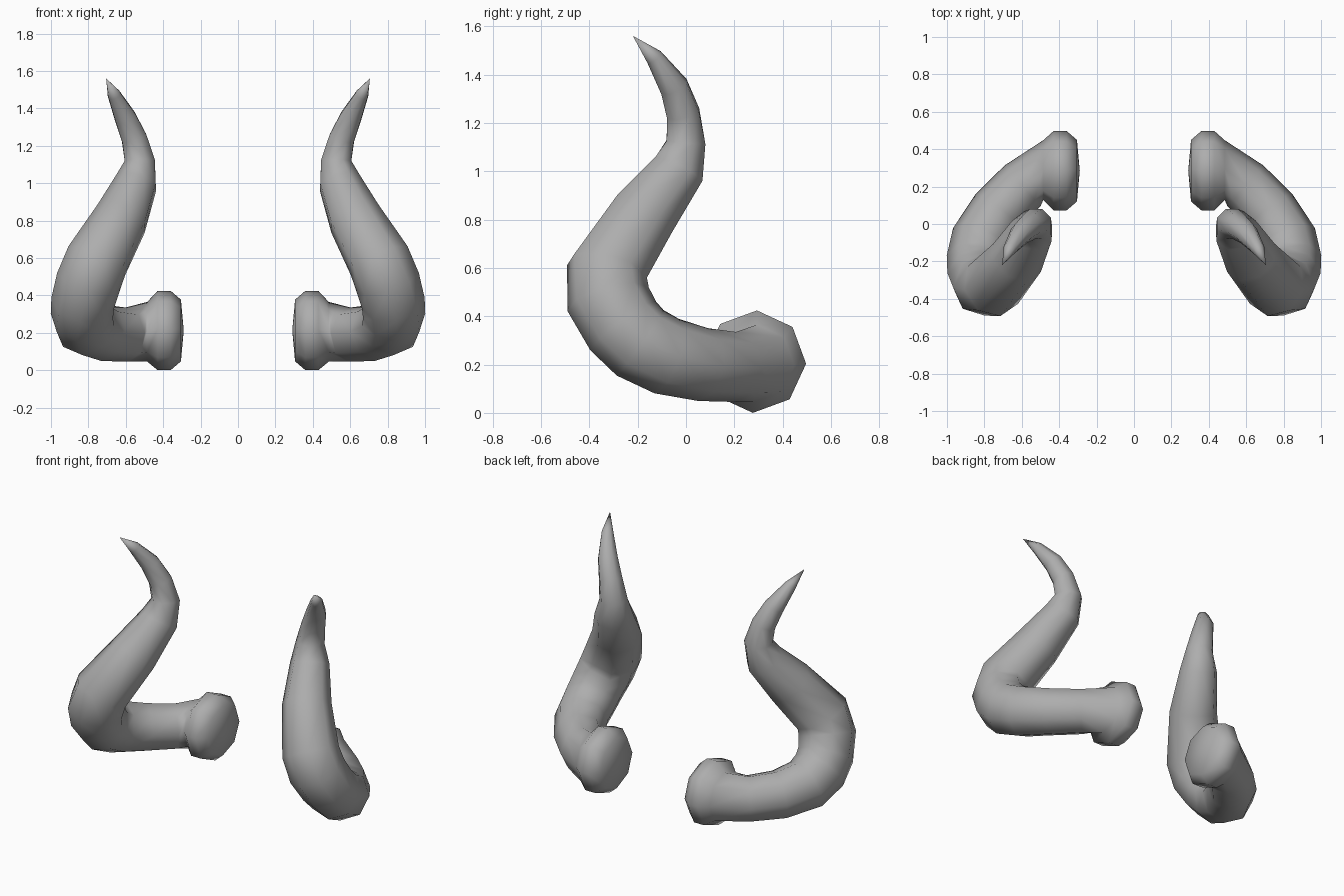
import bpy, bmesh
from math import sin, cos, tau
from mathutils import Vector

if "Cube" in bpy.data.objects:
    bpy.data.objects.remove(bpy.data.objects["Cube"])


def sweep(name, rings, sides, straight, start_tip, end_tip, phase=0.0):
    """Skin a tube through (x, y, z, radius) rings; the first few face along x."""
    pts = [Vector(r[:3]) for r in rings]
    ends = pts + [Vector(end_tip)]
    bm = bmesh.new()
    loops = []
    up = Vector((0, 0, 1))
    for i, p in enumerate(pts):
        if i < straight:
            t = Vector((1, 0, 0))
        else:
            t = ((p - pts[i - 1]).normalized() + (ends[i + 1] - p).normalized()).normalized()
        up = (up - t * up.dot(t)).normalized()
        side = t.cross(up)
        loops.append([bm.verts.new(p + rings[i][3] * (up * cos(k * tau / sides + phase)
                                                      + side * sin(k * tau / sides + phase)))
                      for k in range(sides)])
    for a, b in zip(loops, loops[1:]):
        for k in range(sides):
            n = (k + 1) % sides
            bm.faces.new((a[k], a[n], b[n], b[k]))
    for loop, tip in ((loops[0], start_tip), (loops[-1], end_tip)):
        v = bm.verts.new(tip)
        for k in range(sides):
            bm.faces.new((loop[k], loop[(k + 1) % sides], v))
    bmesh.ops.recalc_face_normals(bm, faces=bm.faces)
    for f in bm.faces:
        f.smooth = True
    me = bpy.data.meshes.new(name)
    bm.to_mesh(me)
    bm.free()
    ob = bpy.data.objects.new(name, me)
    bpy.context.collection.objects.link(ob)
    ob.modifiers.new("mirror", 'MIRROR').use_mirror_merge = False
    return ob


# Rounded knob at the root, running into the curling horn
knob = [(x, 0.285, 0.212, r) for x, r in
        [(0.305, 0.165), (0.36, 0.212), (0.43, 0.212)]] + [(0.485, 0.288, 0.205, 0.16)]
horn_path = [
    (0.595, 0.205, 0.19, 0.145), (0.725, 0.07, 0.20, 0.152),
    (0.815, -0.08, 0.235, 0.163), (0.835, -0.19, 0.29, 0.168), (0.83, -0.26, 0.36, 0.170),
    (0.80, -0.322, 0.47, 0.175), (0.755, -0.327, 0.585, 0.172), (0.625, -0.18, 0.81, 0.148),
    (0.545, -0.035, 1.00, 0.118), (0.525, 0.0, 1.12, 0.087), (0.555, -0.012, 1.24, 0.073),
    (0.602, -0.050, 1.35, 0.062), (0.662, -0.132, 1.472, 0.037),
]
horns = sweep("horns", knob + horn_path, 8, 4, start_tip=(0.29, 0.285, 0.212),
              end_tip=(0.705, -0.22, 1.56), phase=-0.04)

# Dark grey horn colour
mat = bpy.data.materials.new("dark_grey")
mat.diffuse_color = (0.42, 0.42, 0.42, 1)
mat.use_nodes = True
mat.node_tree.nodes["Principled BSDF"].inputs["Base Color"].default_value = mat.diffuse_color
horns.data.materials.append(mat)
